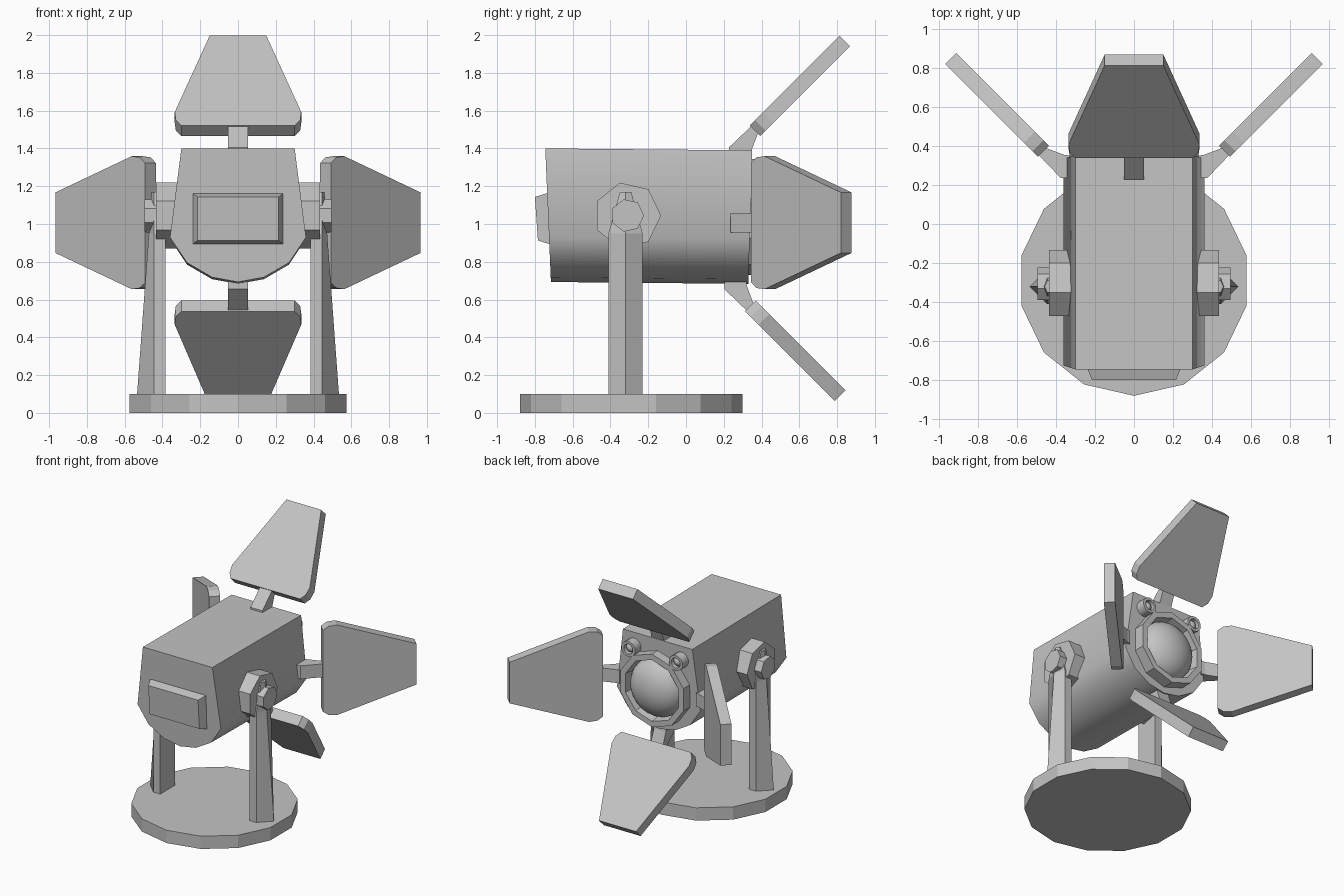
import bpy, bmesh, math
from mathutils import Matrix, Vector

cube = bpy.data.objects.get("Cube")
if cube:
    bpy.data.objects.remove(cube, do_unlink=True)

GREY = (0.55, 0.55, 0.55, 1)
grey = bpy.data.materials.new("light grey")
grey.use_nodes = True
grey.diffuse_color = GREY
grey.node_tree.nodes["Principled BSDF"].inputs["Base Color"].default_value = GREY

X, Y, Z = Vector((1, 0, 0)), Vector((0, 1, 0)), Vector((0, 0, 1))


def finish(name, bm, smooth=None):
    bmesh.ops.recalc_face_normals(bm, faces=bm.faces)
    mesh = bpy.data.meshes.new(name)
    bm.to_mesh(mesh)
    bm.free()
    mesh.materials.append(grey)
    obj = bpy.data.objects.new(name, mesh)
    bpy.context.collection.objects.link(obj)
    if smooth:
        bpy.ops.object.select_all(action='DESELECT')
        obj.select_set(True)
        bpy.context.view_layer.objects.active = obj
        bpy.ops.object.shade_smooth_by_angle(angle=math.radians(smooth))
    return obj


def loft(name, rings, smooth=None, closed=False):
    """Skin equal-sized rings of points; cap the ends or join them in a loop."""
    bm = bmesh.new()
    loops = [[bm.verts.new(p) for p in ring] for ring in rings]
    pairs = list(zip(loops, loops[1:]))
    if closed:
        pairs.append((loops[-1], loops[0]))
    else:
        bm.faces.new(loops[0])
        bm.faces.new(loops[-1])
    for a, b in pairs:
        for i in range(len(a)):
            j = (i + 1) % len(a)
            bm.faces.new((a[i], a[j], b[j], b[i]))
    return finish(name, bm, smooth)


def prism(name, pts, u, v, w, origin, lo, hi):
    """Extrude a 2D outline (along u and v) from lo to hi along w."""
    o = Vector(origin)
    return loft(name, [[o + u * a + v * b + w * d for a, b in pts] for d in (lo, hi)])


def ngon(n, r, start=0.0):
    return [(r * math.cos(start + math.tau * i / n), r * math.sin(start + math.tau * i / n))
            for i in range(n)]


def tube(name, n, centre, profile, smooth=None):
    """Closed ring of (radius, depth) profile turned about the y axis."""
    c = Vector(centre)
    rings = [[c + X * a + Z * b + Y * d for a, b in ngon(n, r, math.pi / n)] for r, d in profile]
    return loft(name, rings, smooth, closed=True)


def dome(name, centre, radius, depth, segments):
    bm = bmesh.new()
    m = Matrix.Translation(centre) @ Matrix.Diagonal((radius, depth, radius, 1))
    m = m @ Matrix.Rotation(math.pi / 2, 4, 'X')
    bmesh.ops.create_uvsphere(bm, u_segments=segments, v_segments=segments // 2, radius=1, matrix=m)
    finish(name, bm, 60)


# Base disc
prism("base", ngon(14, 0.59, -math.pi / 2), X, Y, Z, (0, -0.29, 0), 0, 0.1)

# Lamp housing: flat top, rounded belly
half = [(0.30, 1.40), (0.36, 0.93), (0.27, 0.795), (0.137, 0.718)]
outline = half + [(0, 0.693)] + [(-x, z) for x, z in reversed(half)]
back = [(x, -0.715 - 0.03 * (z - 0.69) / 0.71, z) for x, z in outline]
front = [(x, 0.33 + 0.02 * (z - 0.69) / 0.71, z - 0.01) for x, z in outline]
loft("housing", [back, front], smooth=45)

# Raised back panel
corners = [(-1, -1), (1, -1), (1, 1), (-1, 1)]
loft("back_panel", [[(a * w, y - 0.008 * b, 1.028 + b * h) for a, b in corners]
                    for w, h, y in ((0.238, 0.133, -0.70), (0.238, 0.133, -0.735), (0.215, 0.115, -0.792))])

# Pivots and arms on both sides
for side, s in (("left", 1), ("right", -1)):
    pivot = (0, -0.31, 1.045)
    prism(side + "_hub", ngon(7, 0.178), Y, Z, X * s, pivot, 0.28, 0.435)
    prism(side + "_knob", ngon(7, 0.088), Y, Z, X * s, pivot, 0.43, 0.495)
    # Each arm narrows to a ridge on its outer side
    def section(z, ridge, w):
        return [(s * x, -0.32 + y, z) for x, y in
                ((0.385, -w), (0.445, -w), (ridge, 0), (0.445, w), (0.385, w))]
    loft(side + "_arm", [section(0.09, 0.535, 0.09), section(0.95, 0.472, 0.09),
                         section(1.17, 0.458, 0.03)])

# Four splayed flaps with bent brackets
bracket = [(0.33, 0.215), (0.375, 0.215), (0.48, 0.325), (0.50, 0.345),
           (0.465, 0.38), (0.44, 0.365), (0.36, 0.335), (0.33, 0.33)]
for name, r, near, far, centre in (
        ("top", Z, 0.335, 0.15, (0, 0.012, 1.03)), ("bottom", -Z, 0.335, 0.16, (0, -0.012, 1.03)),
        ("left", X, 0.352, 0.16, (0, 0.02, 1.007)), ("right", -X, 0.352, 0.16, (0, 0.02, 1.007))):
    along, normal, across = (r + Y).normalized(), (r - Y).normalized(), r.cross(Y)
    edge = [(far, 0.672), (near, 0.10), (near - 0.006, 0.04), (near - 0.035, 0)]
    shape = edge + [(-u, v) for u, v in reversed(edge)]
    start = Vector(centre) + r * 0.492 + Y * 0.325
    prism(name + "_flap", shape, across, along, normal, start, -0.08, 0)
    prism(name + "_bracket", bracket, r, Y, across, centre, -0.052, 0.052)

# Main lens in a faceted rim
tube("lens_rim", 10, (0, 0.32, 1.015), [(0.285, 0), (0.285, 0.10), (0.24, 0.10), (0.225, 0)])
dome("lens", (0, 0.335, 1.015), 0.225, 0.15, 24)

# Two small lamps above the lens
for side, s in (("left", 1), ("right", -1)):
    c = (s * 0.205, 0.32, 1.285)
    tube(side + "_lamp_rim", 12, c, [(0.06, 0), (0.06, 0.10), (0.04, 0.10), (0.04, 0)], smooth=40)
    dome(side + "_lamp", (c[0], 0.375, c[2]), 0.04, 0.04, 12)
